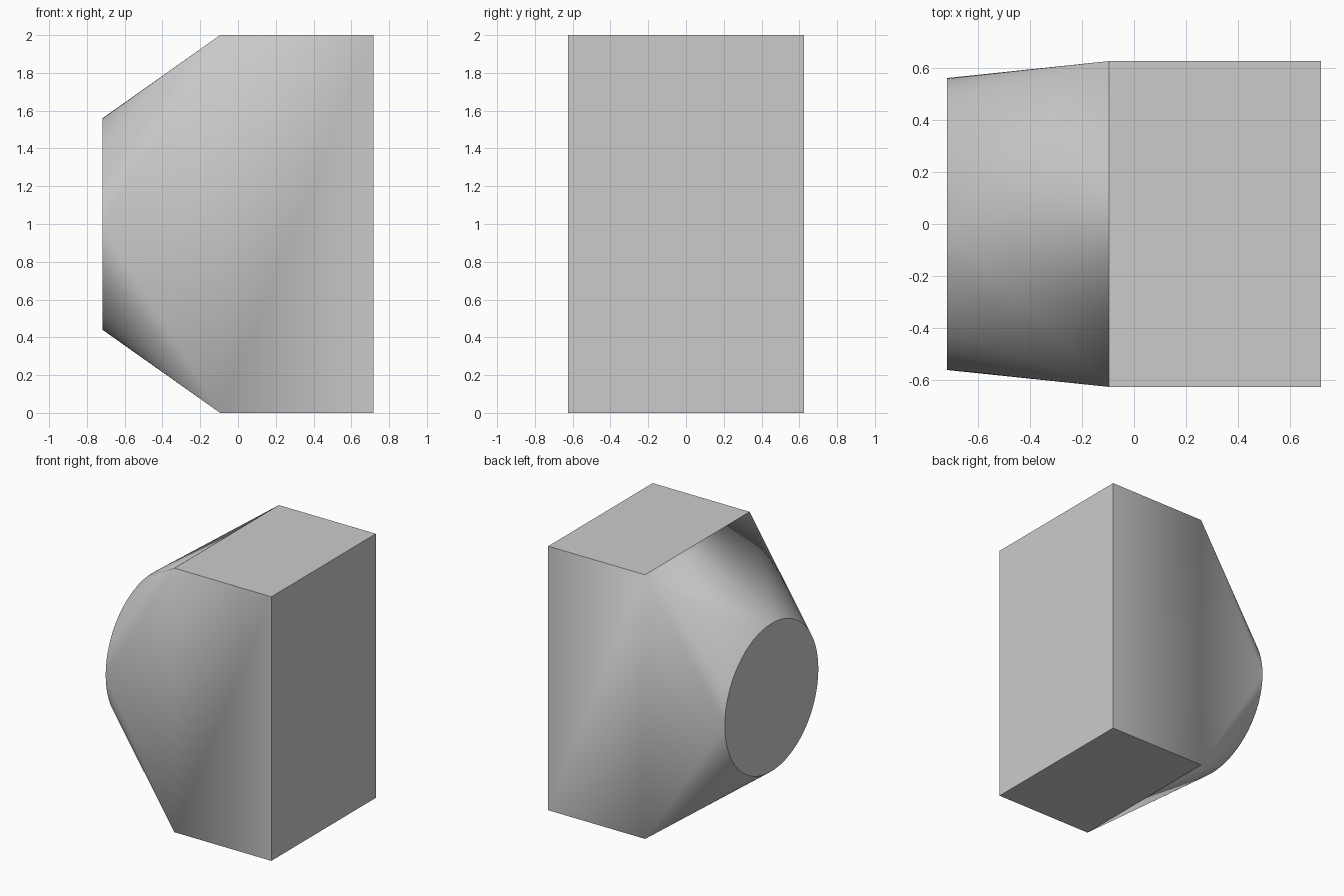
import bpy, bmesh, math

cube = bpy.data.objects.get("Cube")
if cube:
    bpy.data.objects.remove(cube, do_unlink=True)

grey = bpy.data.materials.new("light_grey")
grey.use_nodes = True
colour = (0.6, 0.6, 0.6, 1)
grey.diffuse_color = colour
grey.node_tree.nodes["Principled BSDF"].inputs["Base Color"].default_value = colour

END_X, BACK_X, SHOULDER_X = -0.717, 0.717, -0.095
HALF_Y, HEIGHT, RADIUS, STEPS = 0.625, 2.0, 0.56, 16

bm = bmesh.new()


# Rectangular body outlines, one corner per quadrant
def rectangle(x):
    return [bm.verts.new((x, sy * HALF_Y, HEIGHT / 2 + sz * HEIGHT / 2))
            for sy, sz in ((1, 1), (-1, 1), (-1, -1), (1, -1))]


back, shoulder = rectangle(BACK_X), rectangle(SHOULDER_X)

# Round mouth
count = 4 * STEPS
angles = [math.tau * i / count for i in range(count)]
ring = [bm.verts.new((END_X, RADIUS * math.cos(a), HEIGHT / 2 + RADIUS * math.sin(a)))
        for a in angles]
bm.faces.new(back)
bm.faces.new(ring)

# Box sides, corner fans and the flat triangles between them
for q in range(4):
    n = (q + 1) % 4
    bm.faces.new((back[q], back[n], shoulder[n], shoulder[q]))
    for i in range(q * STEPS, (q + 1) * STEPS):
        bm.faces.new((shoulder[q], ring[i], ring[(i + 1) % count]))
    bm.faces.new((shoulder[q], shoulder[n], ring[(q + 1) * STEPS % count]))

bmesh.ops.recalc_face_normals(bm, faces=bm.faces[:])
mesh = bpy.data.meshes.new("square_to_round_adapter")
bm.to_mesh(mesh)
bm.free()
mesh.materials.append(grey)

adapter = bpy.data.objects.new("square_to_round_adapter", mesh)
bpy.context.collection.objects.link(adapter)
bpy.ops.object.select_all(action="DESELECT")
adapter.select_set(True)
bpy.context.view_layer.objects.active = adapter
bpy.ops.object.shade_smooth_by_angle(angle=math.radians(30))
